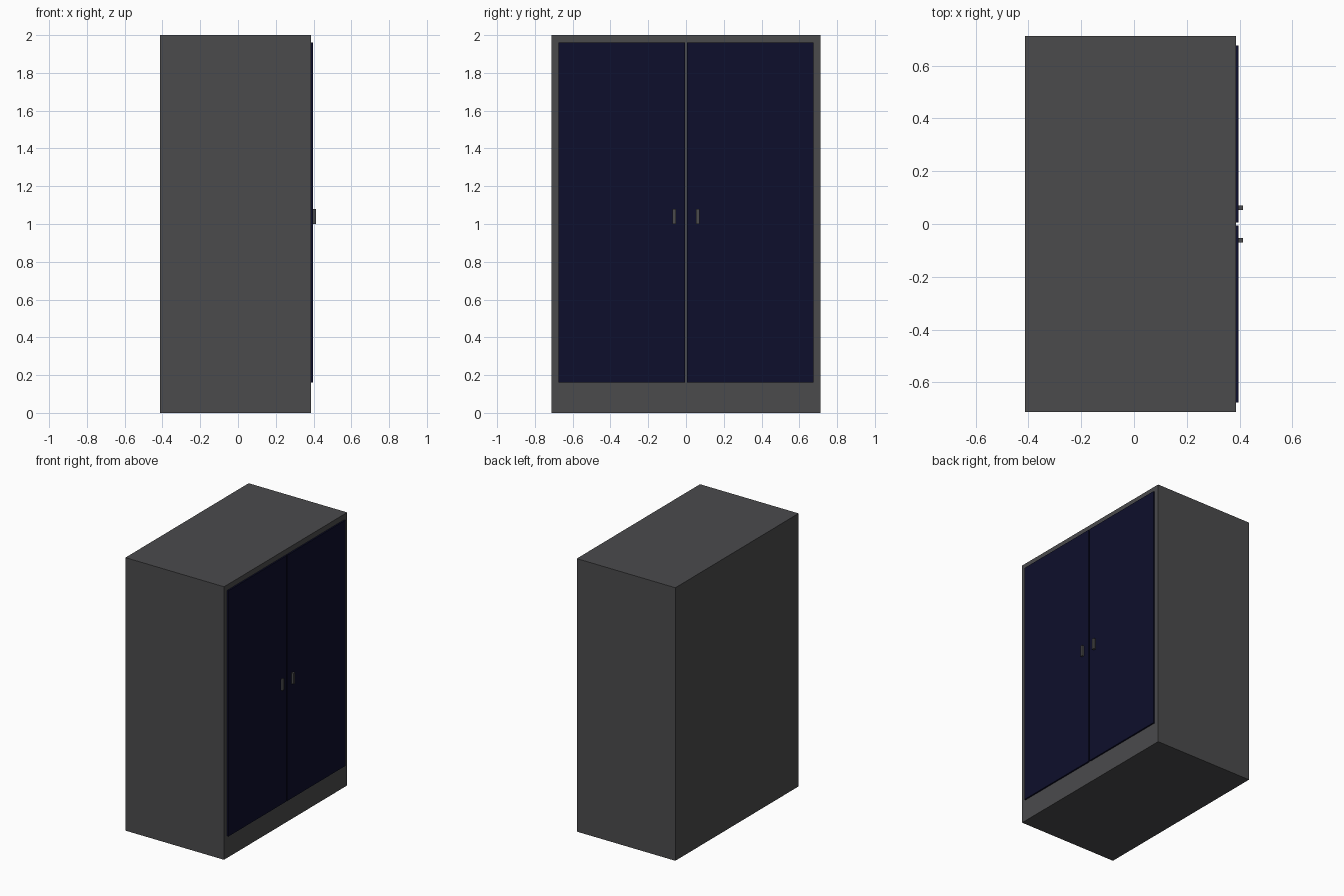
import bpy

if "Cube" in bpy.data.objects:
    bpy.data.objects.remove(bpy.data.objects["Cube"])


def material(name, rgb):
    m = bpy.data.materials.new(name)
    m.diffuse_color = (*rgb, 1)
    m.use_nodes = True
    m.node_tree.nodes["Principled BSDF"].inputs["Base Color"].default_value = m.diffuse_color
    return m


def box(name, x, y, z, mat):
    """Box spanning the given (min, max) ranges."""
    spans = (x, y, z)
    bpy.ops.mesh.primitive_cube_add(size=1, location=[(a + b) / 2 for a, b in spans])
    ob = bpy.context.object
    ob.name = name
    ob.scale = [b - a for a, b in spans]
    bpy.ops.object.transform_apply(location=False, rotation=False, scale=True)
    ob.data.materials.append(mat)
    return ob


grey = material("dark_grey", (0.07, 0.07, 0.073))
navy = material("navy", (0.004, 0.0045, 0.025))

FRONT, DOOR_FACE, HANDLE_FACE = 0.386, 0.397, 0.413

# Cabinet carcass
box("cabinet_body", (-0.413, FRONT), (-0.713, 0.713), (0, 2), grey)

# Paired doors with handles, mirrored about the centre gap
for side, s in (("left", -1), ("right", 1)):
    box(f"{side}_door", (FRONT, DOOR_FACE), sorted((s * 0.005, s * 0.676)), (0.16, 1.96), navy)
    box(f"{side}_handle", (DOOR_FACE, HANDLE_FACE), sorted((s * 0.053, s * 0.071)), (1.0, 1.08), grey)
